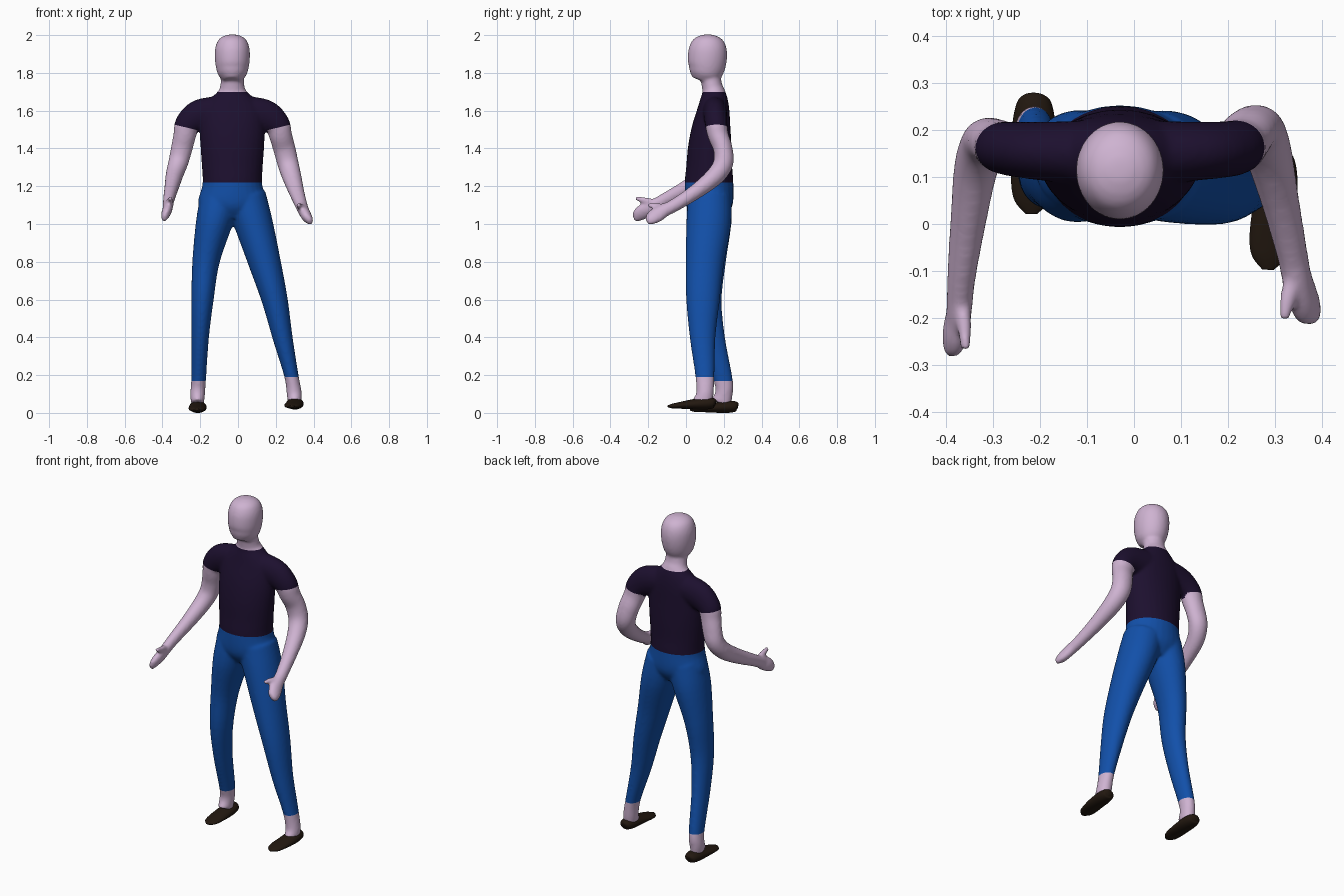
import bpy, bmesh, math
from mathutils import Vector

X, Y = Vector((1, 0, 0)), Vector((0, 1, 0))
CX = -0.03          # centre line of the torso


def material(name, rgb):
    m = bpy.data.materials.new(name)
    m.diffuse_color = (*rgb, 1)
    return m


def spline(pts, steps=5):
    """Catmull-Rom through rows of (x, y, z, radius 1, radius 2)."""
    out = []
    for i in range(len(pts) - 1):
        a, b, c, d = (pts[max(i - 1, 0)], pts[i], pts[i + 1], pts[min(i + 2, len(pts) - 1)])
        for s in range(steps):
            t = s / steps
            out.append([0.5 * (2 * q + (r - p) * t + (2 * p - 5 * q + 4 * r - w) * t * t
                               + (3 * q - p - 3 * r + w) * t ** 3)
                        for p, q, r, w in zip(a, b, c, d)])
    return out + [list(pts[-1])]


def loft(bm, pts, ref=Y, sides=28):
    """Closed tube of ellipses; radius 1 lies towards ref, radius 2 across it."""
    rows = spline(pts)
    rings = []
    for i, row in enumerate(rows):
        c = Vector(row[:3])
        t = (Vector(rows[min(i + 1, len(rows) - 1)][:3]) - Vector(rows[max(i - 1, 0)][:3])).normalized()
        u = (ref - t * ref.dot(t)).normalized()
        v = t.cross(u)
        r1, r2 = max(row[3], 0.003), max(row[4], 0.003)
        ring = []
        for k in range(sides):
            a = 2 * math.pi * k / sides
            ring.append(bm.verts.new(c + u * r1 * math.cos(a) + v * r2 * math.sin(a)))
        rings.append(ring)
    for p, q in zip(rings, rings[1:]):
        for k in range(sides):
            n = (k + 1) % sides
            bm.faces.new((p[k], p[n], q[n], q[k]))
    bm.faces.new(rings[0][::-1])
    bm.faces.new(rings[-1])


def finish(bm, name, mat):
    bmesh.ops.recalc_face_normals(bm, faces=bm.faces)
    for f in bm.faces:
        f.smooth = True
        f.material_index = 0
    me = bpy.data.meshes.new(name)
    bm.to_mesh(me)
    me.materials.append(mat)
    ob = bpy.data.objects.new(name, me)
    bpy.context.collection.objects.link(ob)
    return ob


skin = material("skin", (0.62, 0.45, 0.64))
shirt = material("shirt", (0.012, 0.005, 0.028))
denim = material("trousers", (0.006, 0.08, 0.40))
leather = material("shoes", (0.016, 0.009, 0.005))

bm = bmesh.new()
# torso and neck: z, y centre, y radius, x radius
loft(bm, [(CX, y, z, ry, rx) for z, y, ry, rx in (
    (1.03, .125, .08, .10), (1.10, .124, .123, .18), (1.21, .122, .129, .158),
    (1.30, .123, .122, .161), (1.40, .126, .116, .168), (1.50, .133, .104, .172),
    (1.60, .145, .086, .165), (1.66, .148, .073, .12), (1.70, .145, .061, .078),
    (1.73, .138, .054, .064), (1.80, .125, .055, .06))])
# head
loft(bm, [(CX, y, z, ry, rx) for z, y, ry, rx in (
    (1.758, .085, .055, .045), (1.79, .096, .082, .074), (1.83, .108, .098, .087),
    (1.88, .113, .104, .093), (1.93, .115, .100, .091), (1.97, .115, .083, .077),
    (1.992, .115, .055, .053), (2.003, .115, .02, .02))])
# left-of-picture arm with hand, then its thumb
loft(bm, [(-.08, .15, 1.60, .07, .08), (-.20, .155, 1.575, .062, .085),
          (-.265, .16, 1.53, .057, .069), (-.282, .165, 1.47, .053, .06),
          (-.298, .175, 1.40, .049, .057), (-.315, .17, 1.33, .051, .053),
          (-.335, .12, 1.265, .049, .047), (-.35, .02, 1.20, .043, .039),
          (-.365, -.10, 1.135, .036, .031), (-.37, -.165, 1.10, .034, .028),
          (-.373, -.20, 1.08, .041, .026), (-.38, -.235, 1.06, .041, .025),
          (-.387, -.265, 1.04, .031, .018), (-.388, -.28, 1.035, .016, .010)])
loft(bm, [(-.367, -.16, 1.11, .02, .02), (-.36, -.22, 1.125, .017, .016),
          (-.357, -.267, 1.137, .011, .011)])
# right-of-picture arm with hand, then its thumb
loft(bm, [(.02, .15, 1.60, .07, .08), (.14, .155, 1.575, .062, .085),
          (.205, .16, 1.53, .059, .069), (.225, .17, 1.47, .055, .061),
          (.245, .195, 1.40, .051, .059), (.265, .197, 1.32, .053, .056),
          (.285, .15, 1.25, .049, .051), (.31, .05, 1.17, .040, .041),
          (.335, -.06, 1.10, .035, .033), (.345, -.11, 1.075, .036, .031),
          (.355, -.145, 1.055, .042, .029), (.366, -.175, 1.035, .040, .027),
          (.377, -.195, 1.02, .030, .020), (.381, -.208, 1.012, .016, .011)])
loft(bm, [(.342, -.10, 1.085, .02, .02), (.326, -.16, 1.095, .017, .016),
          (.32, -.203, 1.10, .011, .011)])
# legs and ankles
loft(bm, [(-.09, .125, 1.14, .115, .11), (-.128, .122, 1.0, .118, .096),
          (-.17, .12, .80, .091, .072), (-.188, .113, .60, .076, .059),
          (-.20, .142, .40, .064, .046), (-.209, .198, .17, .050, .039),
          (-.214, .20, .10, .047, .039), (-.214, .185, .05, .055, .034)])
loft(bm, [(.04, .125, 1.14, .115, .11), (.083, .12, 1.0, .118, .102),
          (.14, .10, .80, .102, .086), (.194, .09, .60, .089, .069),
          (.236, .088, .40, .068, .053), (.282, .10, .20, .051, .038),
          (.298, .10, .10, .046, .040), (.30, .085, .05, .055, .035)])

# blend everything into one continuous body
blank = finish(bm, "body_blend", skin)
bm.free()
rm = blank.modifiers.new("merge", 'REMESH')
rm.mode = 'VOXEL'
rm.voxel_size = 0.008
sm = blank.modifiers.new("soften", 'SMOOTH')
sm.factor = 0.5
sm.iterations = 8
dg = bpy.context.evaluated_depsgraph_get()
body = bmesh.new()
body.from_mesh(blank.evaluated_get(dg).to_mesh())
bpy.data.objects.remove(blank)


# clean cuts at collar, waist, cuffs and sleeve hems
def cut(co, no=(0, 0, 1)):
    bmesh.ops.bisect_plane(body, geom=body.verts[:] + body.edges[:] + body.faces[:],
                           dist=1e-5, plane_co=co, plane_no=no)


for z in (1.70, 1.22, 0.19, 0.17):
    cut((0, 0, z))
for s in (-1, 1):
    cut((CX + s * .24, 0, 1.51), (-.24 * s, 0, 1))


def region(c):
    off = abs(c.x - CX)
    arm = .95 < c.z < 1.51 + .24 * (off - .24) and off > .187 + max(0, 1.5 - c.z) * .1
    if arm or c.z > 1.70 or c.z < (0.19 if c.x > 0 else 0.17):
        return 0
    return 1 if c.z > 1.22 else 2


for f in body.faces:
    f.material_index = region(f.calc_center_median())
for i, (name, mat) in enumerate((("head_arms_and_ankles", skin), ("t_shirt", shirt),
                                 ("trousers", denim))):
    part = body.copy()
    bmesh.ops.delete(part, geom=[f for f in part.faces if f.material_index != i], context='FACES')
    finish(part, name, mat)
    part.free()
body.free()

# slip-on shoes, heel to toe
SHOE = [(.305, .157, .05, .015, .012), (.304, .145, .052, .034, .027),
        (.302, .10, .05, .045, .032), (.298, .03, .045, .047, .026),
        (.29, -.03, .04, .045, .018), (.286, -.07, .036, .036, .013),
        (.284, -.097, .035, .012, .005)]
for name, x0, turn, dy, dz in (("right_shoe", .30, 1, 0, 0), ("left_shoe", -.213, .3, .118, -.018)):
    bm = bmesh.new()
    loft(bm, [(x0 + (x - .30) * turn, y + dy, z + dz, a, b) for x, y, z, a, b in SHOE], X)
    finish(bm, name, leather)
    bm.free()
